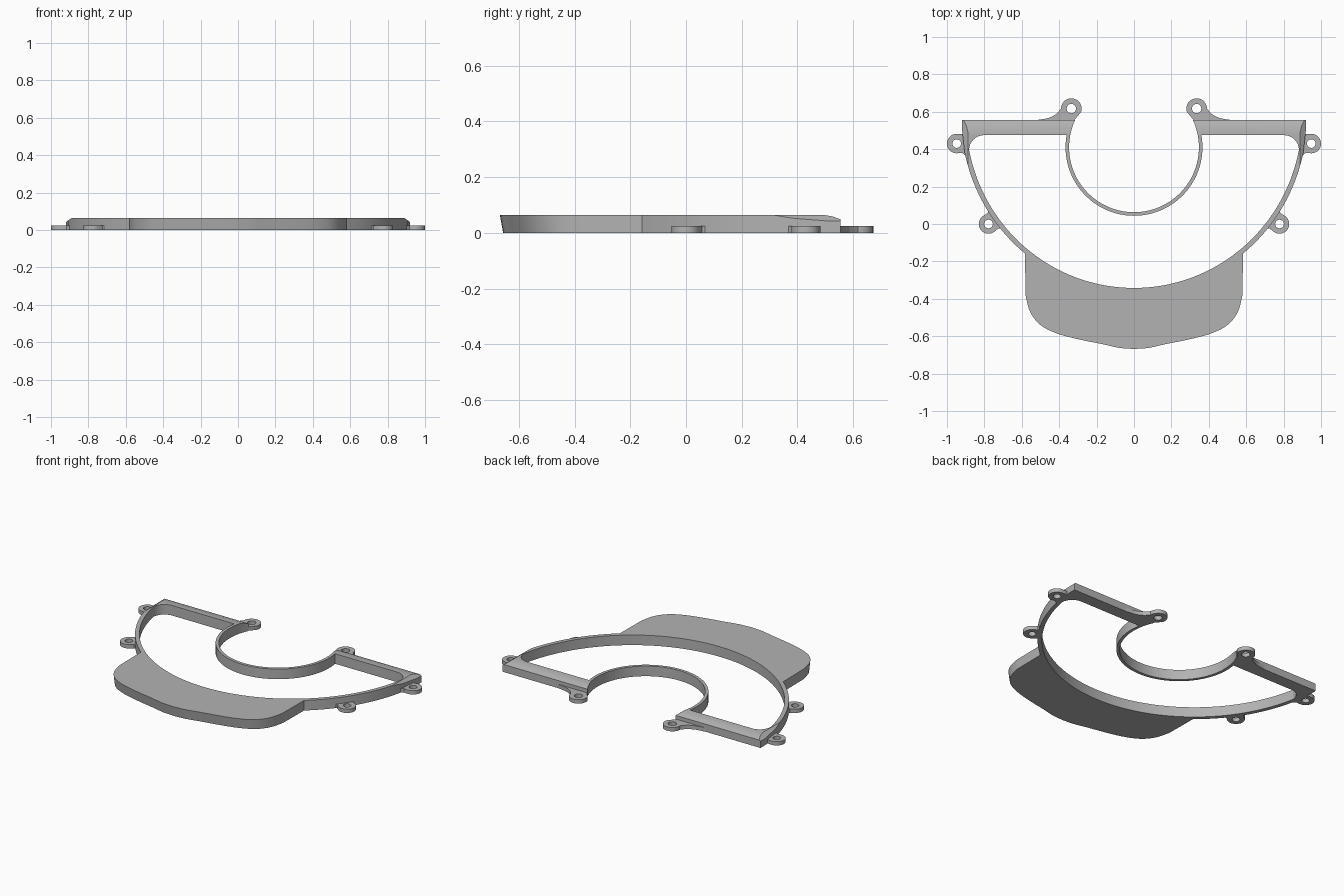
import bpy, bmesh
from math import sin, cos, radians
from mathutils import Vector

if "Cube" in bpy.data.objects:
    bpy.data.objects.remove(bpy.data.objects["Cube"], do_unlink=True)

HEIGHT, TAB = 0.065, 0.025

grey = bpy.data.materials.new("plain grey")
grey.use_nodes = True
colour = (0.45, 0.45, 0.45, 1)
grey.diffuse_color = colour
grey.node_tree.nodes["Principled BSDF"].inputs["Base Color"].default_value = colour


def arc(cx, cy, r, start, end, n, sx=1.0):
    angles = [radians(start + (end - start) * i / n) for i in range(n + 1)]
    return [(cx + r * sx * cos(a), cy + r * sin(a)) for a in angles]


def spline(pts, steps=5):
    """Smooth curve through a few points."""
    p = [Vector(q) for q in [pts[0]] + pts + [pts[-1]]]
    out = []
    for a, b, c, d in zip(p, p[1:], p[2:], p[3:]):
        for i in range(steps):
            t = i / steps
            v = 0.5 * (2 * b + (c - a) * t + (2 * a - 5 * b + 4 * c - d) * t ** 2
                       + (3 * b - a - 3 * c + d) * t ** 3)
            out.append((v.x, v.y))
    return out + [pts[-1]]


def mirrored(half):
    return half + [(-x, y) for x, y in reversed(half) if x > 1e-5]


def prism(loops, height):
    """Extrude an outline, with optional holes, up from the ground."""
    bm = bmesh.new()
    for loop in loops:
        vs = [bm.verts.new((x, y, 0)) for x, y in loop]
        for a, b in zip(vs, vs[1:] + vs[:1]):
            bm.edges.new((a, b))
    bmesh.ops.triangle_fill(bm, edges=bm.edges[:], use_beauty=True)
    top = bmesh.ops.extrude_face_region(bm, geom=bm.faces[:], use_keep_orig=True)
    verts = [g for g in top["geom"] if isinstance(g, bmesh.types.BMVert)]
    bmesh.ops.translate(bm, verts=verts, vec=(0, 0, height))
    bmesh.ops.recalc_face_normals(bm, faces=bm.faces[:])
    return bm


def finish(bm, name):
    bmesh.ops.recalc_face_normals(bm, faces=bm.faces[:])
    mesh = bpy.data.meshes.new(name)
    bm.to_mesh(mesh)
    bm.free()
    mesh.materials.append(grey)
    ob = bpy.data.objects.new(name, mesh)
    bpy.context.collection.objects.link(ob)
    bpy.ops.object.select_all(action="DESELECT")
    ob.select_set(True)
    bpy.context.view_layer.objects.active = ob
    bpy.ops.object.shade_smooth_by_angle(angle=radians(30))


def chamfer(bm, point, normal):
    """Slice off everything beyond a plane and cap the cut."""
    bmesh.ops.bisect_plane(bm, geom=bm.verts[:] + bm.edges[:] + bm.faces[:],
                           plane_co=point, plane_no=normal, clear_outer=True)
    rim = [e for e in bm.edges if e.is_boundary]
    bmesh.ops.holes_fill(bm, edges=rim, sides=0)


# Frame: front apron, curved side walls, back bars and central ring in one body
apron = spline([(0, -0.668), (0.08, -0.662), (0.17, -0.642), (0.29, -0.618),
                (0.41, -0.586), (0.5, -0.54), (0.555, -0.47), (0.58, -0.38)])
outer = (apron + arc(0, 0.57, 0.938, -50.9, -11.5, 24, 0.985)
         + [(0.92, 0.51), (0.92, 0.555)]
         + arc(0, 0.41, 0.347, 24.7, -90, 32))
inner = (arc(0, 0.57, 0.912, -90, -11, 40, 0.985)
         + arc(0.802, 0.395, 0.08, 0, 90, 8)
         + arc(0, 0.41, 0.366, 10.2, -90, 32))
frame = prism([mirrored(outer), mirrored(inner)], HEIGHT)

# Apron front leans outward towards the top
for v in frame.verts:
    if v.co.z < 0.001 and v.co.y < -0.375:
        v.co.y += 0.012

# Sloped back edge and outer corners
chamfer(frame, (0, 0.49, HEIGHT), (0, 0.16, 1))
chamfer(frame, (0, 0.52, 0.061), (0, 0.35, 1))
for side in (1, -1):
    chamfer(frame, (side * 0.888, 0, HEIGHT), (side * 0.7, 0, 1))
finish(frame, "frame")


def side_tab(name, x, y, direction, side):
    """Round screw tab with a flared root towards the wall."""
    d = Vector((cos(radians(direction)), sin(radians(direction))))
    n = Vector((-d.y, d.x))
    c = Vector((x, y))
    r = 0.052
    root = [c - d * 0.052 + n * 0.068, c - d * 0.052 - n * 0.068]
    neck = [c - d * 0.03 + n * 0.05, c - d * 0.03 - n * 0.05]
    outline = ([tuple(root[1]), tuple(neck[1])]
               + arc(x, y, r, direction - 90, direction + 90, 20)
               + [tuple(neck[0]), tuple(root[0])])
    place(name, outline, arc(x, y, 0.023, 0, 345, 23), side)


def place(name, outline, hole, side):
    loops = [[(side * px, py) for px, py in loop] for loop in (outline, hole)]
    finish(prism(loops, TAB), name)


# Screw tabs on both sides
for label, side in (("left", 1), ("right", -1)):
    side_tab(label + "_corner_tab", 0.948, 0.43, 0, side)
    side_tab(label + "_wall_tab", 0.778, 0, -36, side)
    ear = ([(0.34, 0.53), (0.53, 0.53)]
           + spline([(0.53, 0.555), (0.46, 0.566), (0.415, 0.588)], 4)
           + arc(0.335, 0.617, 0.055, 0, 200, 24))
    place(label + "_back_ear", ear, arc(0.335, 0.617, 0.025, 0, 345, 23), side)
